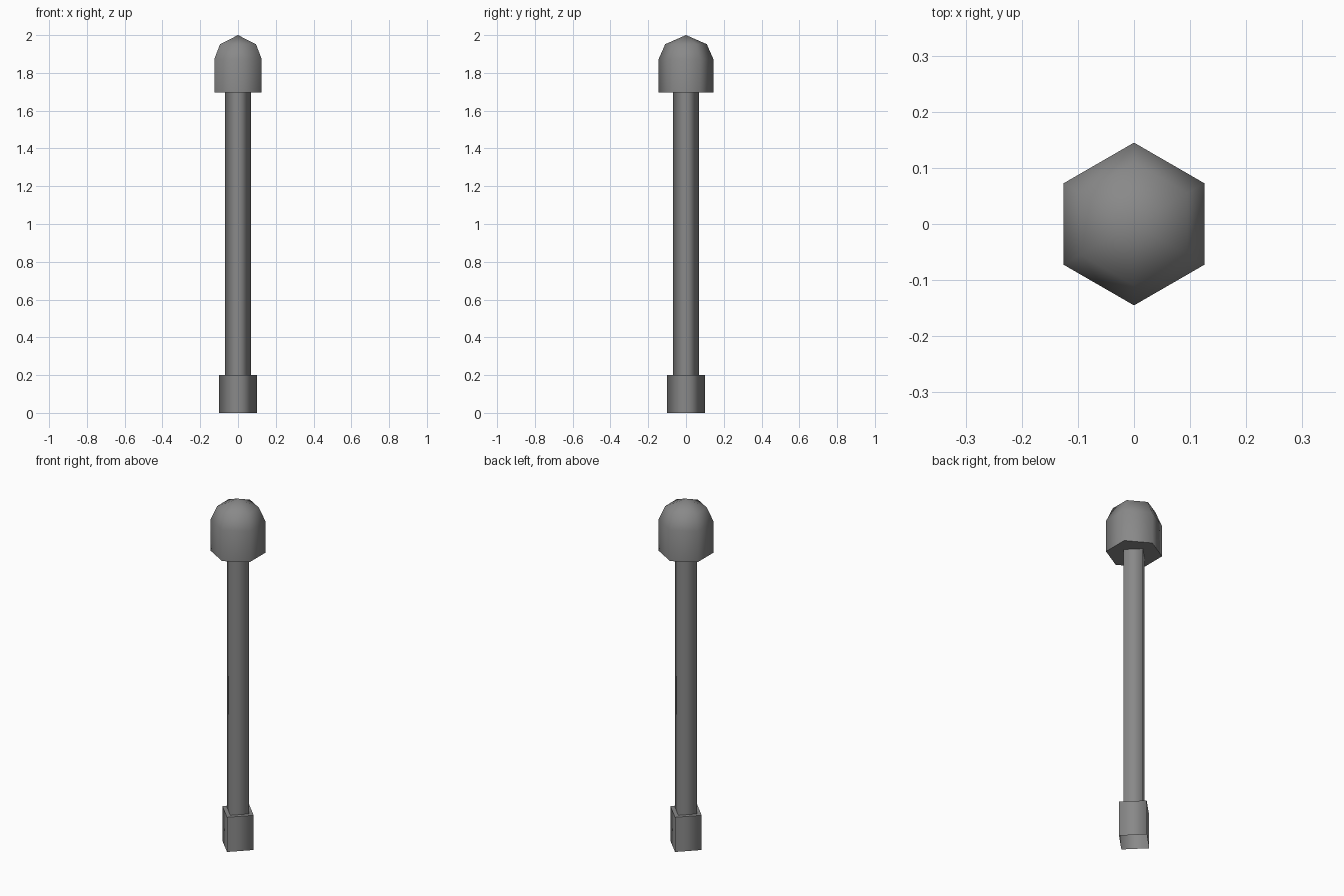
import bpy
import bmesh
from math import cos, sin, pi

cube = bpy.data.objects.get("Cube")
if cube:
    bpy.data.objects.remove(cube, do_unlink=True)

GREY = (0.25, 0.25, 0.25, 1)
metal = bpy.data.materials.new("grey_metal")
metal.use_nodes = True
metal.diffuse_color = GREY
metal.node_tree.nodes["Principled BSDF"].inputs["Base Color"].default_value = GREY


def turned(name, sides, profile, sharp_heights):
    """Turn a (radius, z) profile with few sides; one corner lies on +y."""
    bm = bmesh.new()
    rings = []
    for radius, z in profile:
        if radius == 0:
            rings.append([bm.verts.new((0, 0, z))] * sides)
        else:
            angles = [pi / 2 + 2 * pi * i / sides for i in range(sides)]
            rings.append([bm.verts.new((radius * cos(a), radius * sin(a), z)) for a in angles])
    for low, high in zip(rings, rings[1:]):
        for i in range(sides):
            j = (i + 1) % sides
            corners = dict.fromkeys((low[i], low[j], high[j], high[i]))
            bm.faces.new(list(corners))
    # Smooth around the sides, crisp at the chosen horizontal rims
    for face in bm.faces:
        face.smooth = True
    for edge in bm.edges:
        heights = [v.co.z for v in edge.verts]
        if heights[0] == heights[1] and heights[0] in [bm_z(h) for h in sharp_heights]:
            edge.smooth = False
    mesh = bpy.data.meshes.new(name)
    bm.to_mesh(mesh)
    bm.free()
    mesh.materials.append(metal)
    obj = bpy.data.objects.new(name, mesh)
    bpy.context.collection.objects.link(obj)
    return obj


def bm_z(height):
    """Round a height the way mesh coordinates store it."""
    from mathutils import Vector
    return Vector((0, 0, height)).z


BASE_TOP, HEAD_BOTTOM = 0.2, 1.695

# Square socket, open underneath, with a ledge around the shaft
turned("base_socket", 4, [(0.1, 0), (0.1, BASE_TOP), (0.07, BASE_TOP)], [BASE_TOP])

# Slim square shaft
turned("shaft", 4, [(0.07, BASE_TOP), (0.07, HEAD_BOTTOM)], [])

# Six-sided domed head with a flat underside
turned("domed_head", 6,
       [(0, HEAD_BOTTOM), (0.145, HEAD_BOTTOM), (0.145, 1.873), (0.11, 1.952), (0, 2)],
       [HEAD_BOTTOM])
